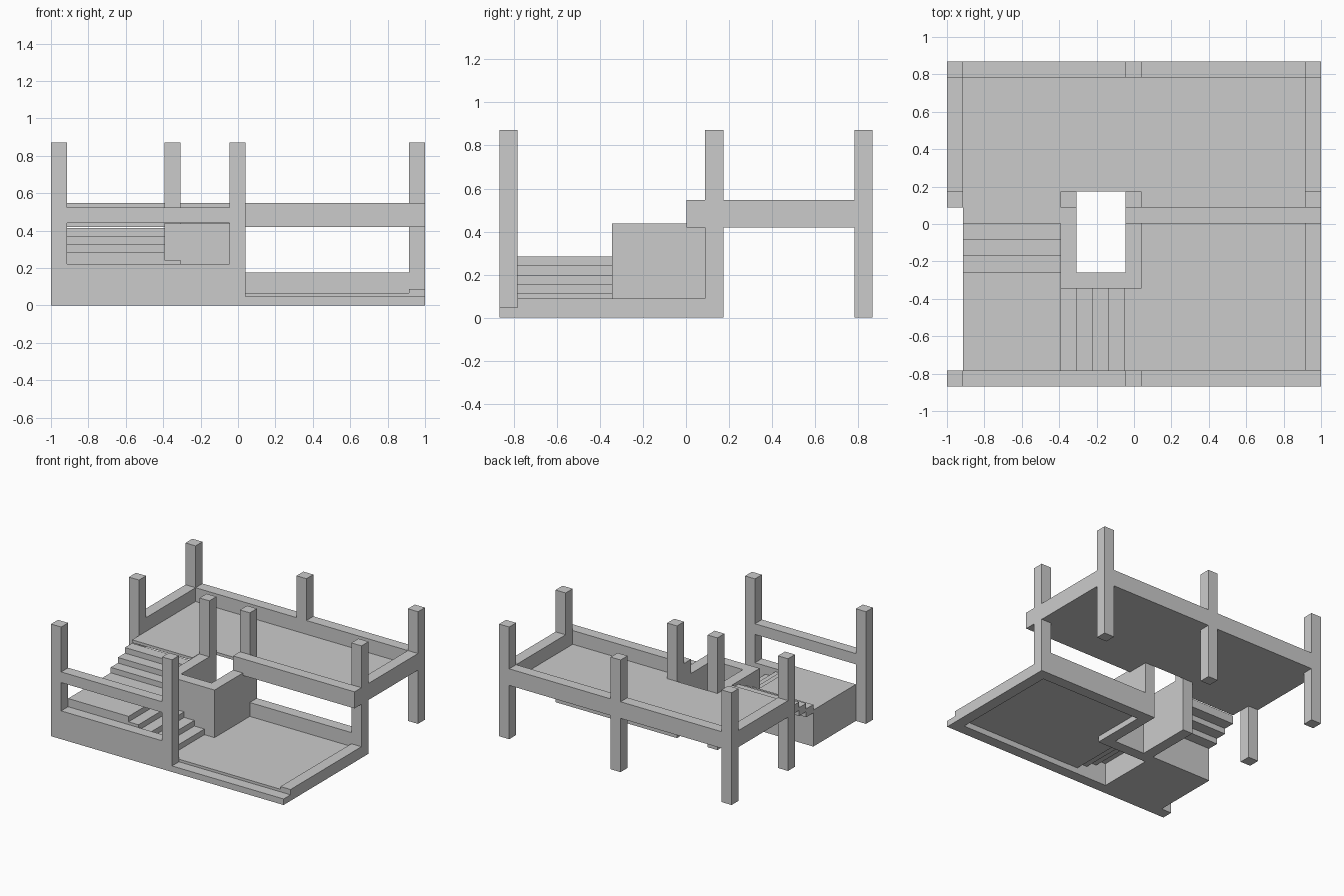
import bpy
import bmesh
from mathutils import Matrix

if "Cube" in bpy.data.objects:
    bpy.data.objects.remove(bpy.data.objects["Cube"])


def box(name, x, y, z):
    """Axis-aligned box from (min, max) ranges."""
    size = [b - a for a, b in (x, y, z)]
    mid = [(a + b) / 2 for a, b in (x, y, z)]
    bm = bmesh.new()
    bmesh.ops.create_cube(bm, size=1, matrix=Matrix.Diagonal((*size, 1)))
    mesh = bpy.data.meshes.new(name)
    bm.to_mesh(mesh)
    bm.free()
    ob = bpy.data.objects.new(name, mesh)
    ob.location = mid
    bpy.context.collection.objects.link(ob)
    return ob


def prism(name, outline, z):
    """Floor slab extruded from a plan outline."""
    bm = bmesh.new()
    face = bm.faces.new([bm.verts.new((x, y, z[0])) for x, y in outline])
    top = bmesh.ops.extrude_face_region(bm, geom=[face])
    verts = [v for v in top["geom"] if isinstance(v, bmesh.types.BMVert)]
    bmesh.ops.translate(bm, verts=verts, vec=(0, 0, z[1] - z[0]))
    bmesh.ops.recalc_face_normals(bm, faces=bm.faces)
    mesh = bpy.data.meshes.new(name)
    bm.to_mesh(mesh)
    bm.free()
    ob = bpy.data.objects.new(name, mesh)
    bpy.context.collection.objects.link(ob)


H = 0.872
LEFT, SHAFT, MID, RIGHT = (-1, -0.913), (-0.393, -0.308), (-0.045, 0.04), (0.913, 1)
FRONT, CENTRE, BACK = (-0.868, -0.783), (0.088, 0.175), (0.783, 0.868)

# Columns
for row, y, cols in (("front", FRONT, (LEFT, MID)),
                     ("centre", CENTRE, (LEFT, SHAFT, MID, RIGHT)),
                     ("back", BACK, (LEFT, MID, RIGHT))):
    for i, x in enumerate(cols):
        box(f"{row}_column_{i + 1}", x, y, (0, H))

# Upper floor beams
BZ = (0.418, 0.547)
for side, x in (("left", LEFT), ("right", RIGHT)):
    box(f"upper_{side}_beam", x, (CENTRE[1], BACK[0]), BZ)
box("upper_back_beam_left", (LEFT[1], MID[0]), BACK, BZ)
box("upper_back_beam_right", (MID[1], RIGHT[0]), BACK, BZ)
box("upper_front_beam", (MID[0], 1), (0.003, CENTRE[0]), BZ)

# Upper floor, notched around the shaft
prism("upper_floor", [(-0.913, 0.003), (-0.393, 0.003), (-0.393, 0.175), (-0.045, 0.175),
                      (-0.045, 0.088), (0.913, 0.088), (0.913, 0.783), (-0.913, 0.783)],
      (0.418, 0.44))

# Lower floor and its surrounding kerbs
prism("lower_floor", [(-0.048, -0.783), (0.913, -0.783), (0.913, 0.088), (0.04, 0.088),
                      (0.04, -0.345), (-0.048, -0.345)], (0.045, 0.067))
box("front_sill", (MID[1], 1), FRONT, (0, 0.047))
box("right_kerb", RIGHT, (FRONT[1], CENTRE[0]), (0, 0.088))
box("lower_back_wall", (MID[1], RIGHT[0]), CENTRE, (0, 0.175))

# Front panel and handrail beside the stairs
box("front_panel", (LEFT[1], MID[0]), FRONT, (0, 0.22))
box("front_rail", (LEFT[1], MID[0]), FRONT, (0.44, 0.523))

# Three-sided open shaft
box("shaft_front_wall", (SHAFT[0], MID[1]), (-0.345, -0.26), (0, 0.437))
box("shaft_left_wall", SHAFT, (-0.26, CENTRE[0]), (0, 0.437))
box("shaft_right_wall", MID, (-0.26, CENTRE[0]), (0, 0.437))

# Landing and the two flights of thin stepped stairs
box("stair_landing", (-0.913, -0.393), (-0.783, -0.26), (0, 0.284))
RISE, GO, THICK = 0.0435, 0.087, 0.065
for i in range(4):
    x1, top = -0.047 - i * GO, 0.111 + i * RISE
    box(f"lower_step_{i + 1}", (x1 - GO, x1), (-0.783, -0.345), (top - THICK, top))
for i in range(3):
    y0, top = -0.26 + i * 0.0877, 0.3265 + i * RISE
    box(f"upper_step_{i + 1}", (-0.913, -0.393), (y0, y0 + 0.0877), (top - THICK, top))
